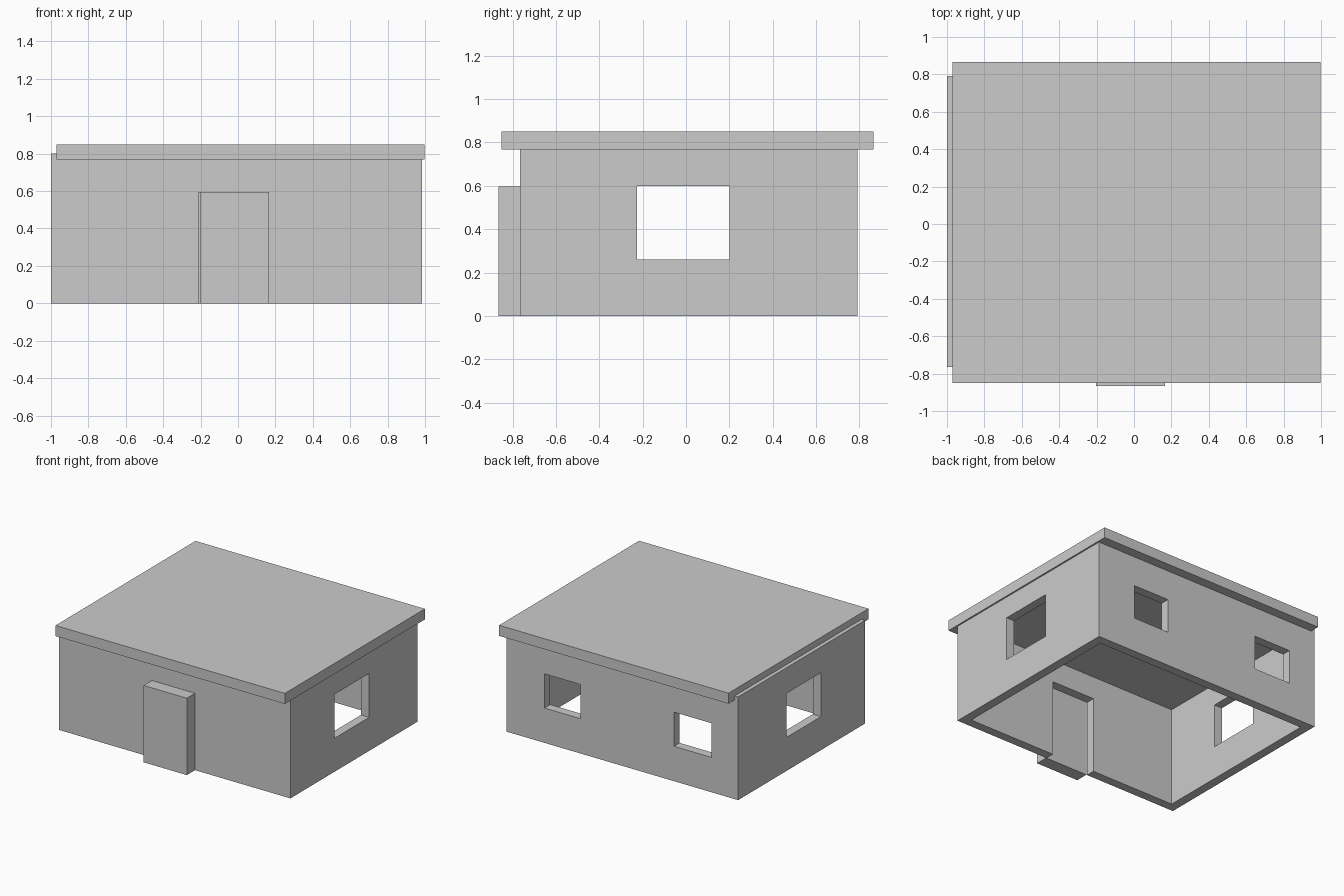
import bpy

# Remove the default cube
cube = bpy.data.objects.get("Cube")
if cube:
    bpy.data.objects.remove(cube, do_unlink=True)

# Single grey material
GREY = (0.6, 0.6, 0.6, 1)
grey = bpy.data.materials.new("plain_grey")
grey.use_nodes = True
grey.diffuse_color = GREY
grey.node_tree.nodes["Principled BSDF"].inputs["Base Color"].default_value = GREY


def box(name, x, y, z):
    """Add a box from (low, high) pairs on each axis."""
    spans = (x, y, z)
    bpy.ops.mesh.primitive_cube_add(size=1, location=[(a + b) / 2 for a, b in spans])
    ob = bpy.context.object
    ob.name = name
    ob.scale = [b - a for a, b in spans]
    bpy.ops.object.transform_apply(location=False, rotation=False, scale=True)
    ob.data.materials.append(grey)
    return ob


def cut(target, cutter):
    """Subtract a hidden cutter from the target."""
    mod = target.modifiers.new(cutter.name, "BOOLEAN")
    mod.operation = "DIFFERENCE"
    mod.solver = "EXACT"
    mod.object = cutter
    cutter.hide_render = True
    cutter.hide_set(True)
    cutter.display_type = "WIRE"


LEFT, RIGHT, FRONT, BACK = -1.0, 0.985, -0.765, 0.79
WALL = 0.07
TOP = 0.8

# Walls: one shell, open below
walls = box("walls", (LEFT, RIGHT), (FRONT, BACK), (0, TOP))
cut(walls, box("room_cutter", (LEFT + WALL, RIGHT - WALL),
               (FRONT + WALL, BACK - WALL), (-0.2, TOP + 0.2)))

# Side windows: one opening through both side walls
cut(walls, box("side_window_cutter", (-1.2, 1.2), (-0.225, 0.2), (0.26, 0.6)))

# Pair of small back windows
for side, span in (("left", (0.35, 0.66)), ("right", (-0.77, -0.45))):
    cut(walls, box(f"back_{side}_window_cutter", span, (0.6, 1), (0.27, 0.535)))

# Doorway, with the thick door standing just outside it
cut(walls, box("doorway_cutter", (-0.21, 0.164), (-0.9, -0.6), (-0.1, 0.592)))
box("door", (-0.203, 0.167), (-0.865, FRONT), (0, 0.596))

# Flat overhanging roof slab
box("roof", (-0.97, 0.997), (-0.85, 0.865), (0.768, 0.85))
